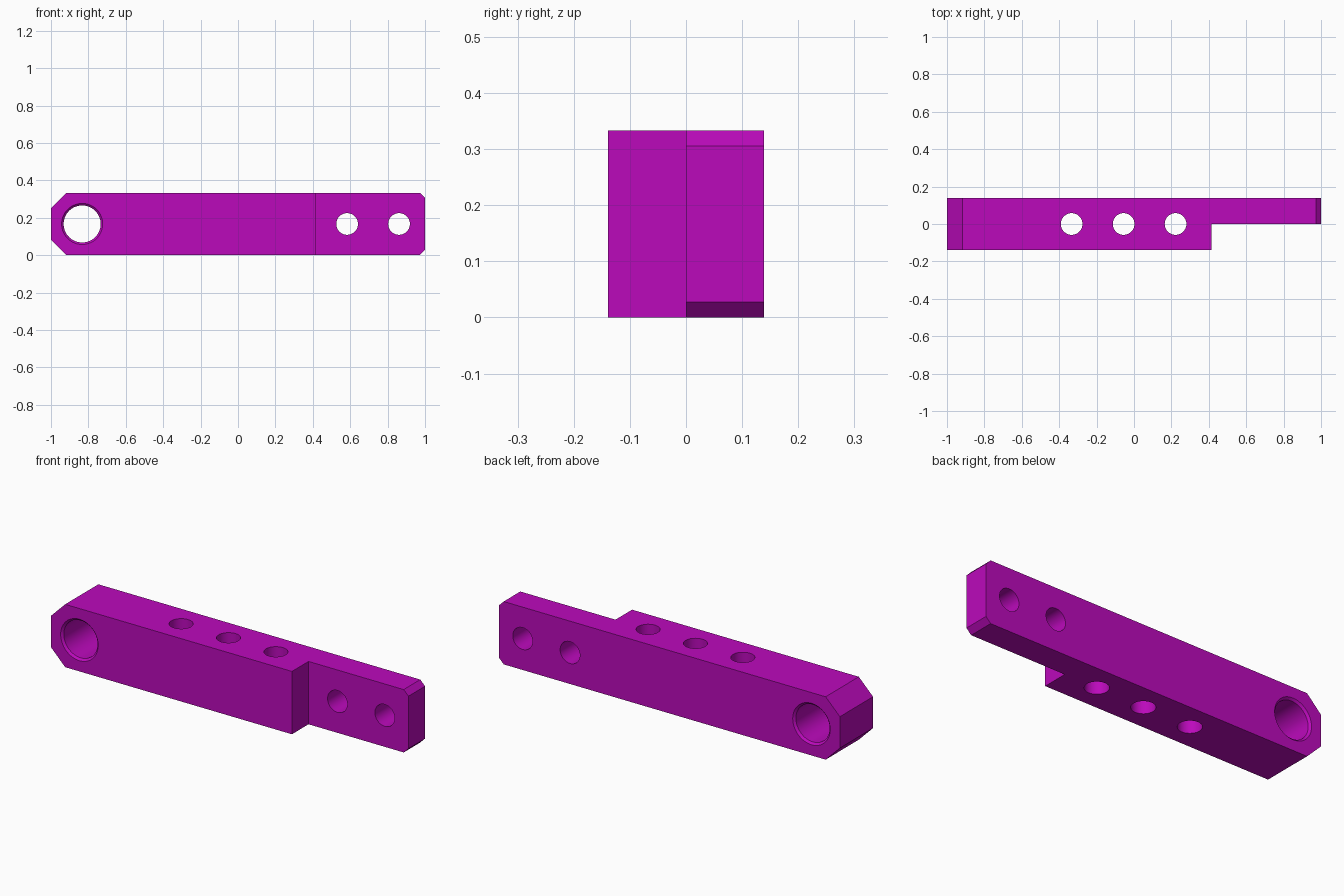
import bpy, bmesh, math
from mathutils import Matrix

if "Cube" in bpy.data.objects:
    bpy.data.objects.remove(bpy.data.objects["Cube"])

U = 1 / 36            # base unit of the part
W, H = 5 * U, 12 * U  # half width, height


def finish(name, bm):
    bmesh.ops.recalc_face_normals(bm, faces=bm.faces)
    me = bpy.data.meshes.new(name)
    bm.to_mesh(me)
    bm.free()
    ob = bpy.data.objects.new(name, me)
    bpy.context.collection.objects.link(ob)
    return ob


def turned_cutter(name, profile, matrix, n=48):
    """Closed turned solid from (radius, height) pairs along local z."""
    bm = bmesh.new()
    rings = [[bm.verts.new((r * math.cos(2 * math.pi * i / n),
                            r * math.sin(2 * math.pi * i / n), z))
              for i in range(n)] for r, z in profile]
    for a, b in zip(rings, rings[1:]):
        for i in range(n):
            j = (i + 1) % n
            bm.faces.new((a[i], a[j], b[j], b[i]))
    bm.faces.new(rings[0])
    bm.faces.new(rings[-1])
    bm.transform(matrix)
    return finish(name, bm)


# Stepped bar: top outline extruded upward
bm = bmesh.new()
outline = [(-1, -W), (15 * U - 0.003, -W), (15 * U - 0.003, 0), (1, 0), (1, W), (-1, W)]
face = bm.faces.new([bm.verts.new((x, y, 0)) for x, y in outline])
ext = bmesh.ops.extrude_face_region(bm, geom=[face])
bmesh.ops.translate(bm, vec=(0, 0, H),
                    verts=[v for v in ext["geom"] if isinstance(v, bmesh.types.BMVert)])

# Chamfers on the upper and lower edges of both ends
for x, size in ((-1, 3 * U), (1, 1 * U)):
    edges = [e for e in bm.edges
             if all(abs(v.co.x - x) < 1e-5 for v in e.verts)
             and abs(e.verts[0].co.z - e.verts[1].co.z) < 1e-5]
    bmesh.ops.bevel(bm, geom=edges, offset=size, segments=1, affect='EDGES')
bar = finish("stepped_bar", bm)

# Hole cutters
along_y = Matrix.Rotation(math.pi / 2, 4, 'X')
bore, c, out = 0.099, 0.011, 0.02
cutters = [turned_cutter(
    "pivot_bore_cutter",
    [(bore + c + out, -W - out), (bore, -W + c), (bore, W - c), (bore + c + out, W + out)],
    Matrix.Translation((-30 * U, 0, H / 2)) @ along_y, 64)]
pin = [(0.058, -0.3), (0.058, 0.3)]
for x in (21 * U, 31 * U):
    cutters.append(turned_cutter("tongue_hole_cutter", pin,
                                 Matrix.Translation((x, 0, H / 2)) @ along_y))
for x in (-12 * U, -2 * U, 8 * U):
    cutters.append(turned_cutter("vertical_hole_cutter", pin,
                                 Matrix.Translation((x, 0, H / 2))))

for cutter in cutters:
    cutter.hide_render = True
    cutter.hide_set(True)
    mod = bar.modifiers.new(cutter.name, 'BOOLEAN')
    mod.operation = 'DIFFERENCE'
    mod.solver = 'EXACT'
    mod.object = cutter

# Apply the cuts and remove the helpers
bpy.context.view_layer.objects.active = bar
bar.select_set(True)
for mod in list(bar.modifiers):
    bpy.ops.object.modifier_apply(modifier=mod.name)
for cutter in cutters:
    bpy.data.objects.remove(cutter)
bpy.ops.object.shade_smooth_by_angle(angle=math.radians(25))

mat = bpy.data.materials.new("magenta")
mat.diffuse_color = (0.50, 0.003, 0.50, 1)
mat.use_nodes = True
mat.node_tree.nodes["Principled BSDF"].inputs["Base Color"].default_value = mat.diffuse_color
bar.data.materials.clear()
bar.data.materials.append(mat)
